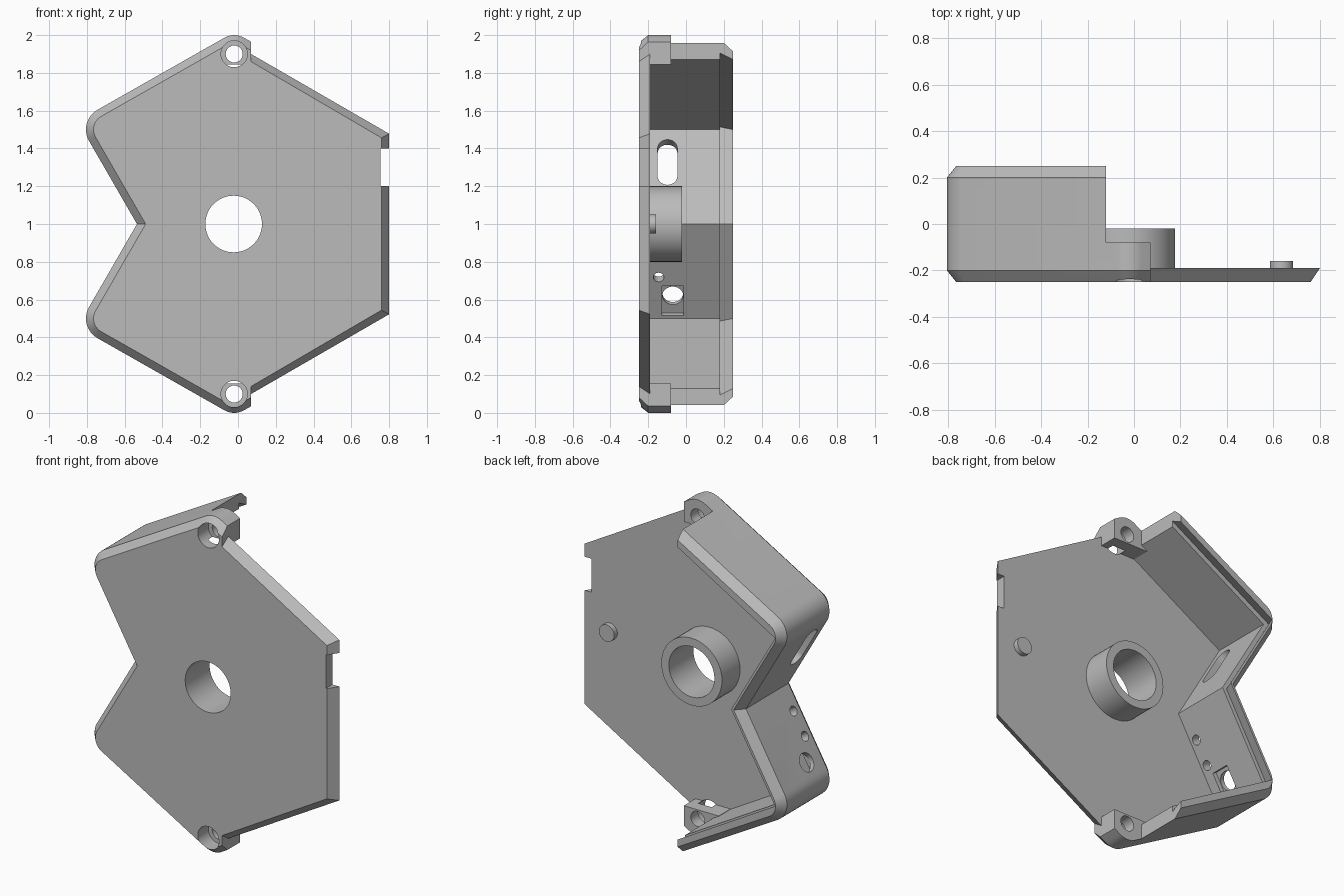
import bpy, bmesh
from math import cos, sin, radians, pi
from mathutils import Vector

cube = bpy.data.objects.get("Cube")
if cube:
    bpy.data.objects.remove(cube, do_unlink=True)

grey = bpy.data.materials.new("matte_grey")
grey.use_nodes = True
tone = (0.5, 0.5, 0.5, 1)
grey.diffuse_color = tone
grey.node_tree.nodes["Principled BSDF"].inputs["Base Color"].default_value = tone

S30, C30 = 0.5, cos(radians(30))
TAN = S30 / C30


def loft(name, rings):
    """Closed solid through rings of equal point count."""
    bm = bmesh.new()
    vs = [[bm.verts.new(p) for p in r] for r in rings]
    n = len(vs[0])
    for a, b in zip(vs, vs[1:]):
        for i in range(n):
            j = (i + 1) % n
            bm.faces.new((a[i], a[j], b[j], b[i]))
    bm.faces.new(vs[0])
    bm.faces.new(vs[-1][::-1])
    bmesh.ops.recalc_face_normals(bm, faces=bm.faces)
    me = bpy.data.meshes.new(name)
    bm.to_mesh(me)
    bm.free()
    me.materials.append(grey)
    ob = bpy.data.objects.new(name, me)
    bpy.context.collection.objects.link(ob)
    return ob


def at(y, pts):
    return [(x, y, z) for x, z in pts]


def mirrored(half):
    """Complete an upper outline with its reflection about z = 1."""
    return half + [(x, 2 - z) for x, z in reversed(half) if abs(z - 1) > 1e-5]


def circle(r, n=48):
    return [(r * cos(2 * pi * i / n), r * sin(2 * pi * i / n)) for i in range(n)]


def rod(name, x, z, r, y0, y1):
    pts = [(x + a, z + b) for a, b in circle(r)]
    return loft(name, [at(y0, pts), at(y1, pts)])


def box(name, x0, x1, y0, y1, z0, z1):
    pts = [(x0, z0), (x1, z0), (x1, z1), (x0, z1)]
    return loft(name, [at(y0, pts), at(y1, pts)])


def combine(target, tool, op):
    mod = target.modifiers.new(op.title(), "BOOLEAN")
    mod.operation, mod.solver, mod.object = op, "EXACT", tool
    bpy.context.view_layer.objects.active = target
    bpy.ops.object.modifier_apply(modifier=mod.name)
    bpy.data.objects.remove(tool, do_unlink=True)


def cut(target, tool):
    combine(target, tool, "DIFFERENCE")


# Outer shell outline, shrunk by d
def outer(d):
    r = 0.105 - d
    half = [(0.07, 1.895 + (r - 0.045) / C30)]
    for i in range(9):
        a = radians(60 + 60 * i / 8)
        half.append((-0.02 + r * cos(a), 1.895 + r * sin(a)))
    r = 0.12 - d
    for i in range(11):
        a = radians(120 + 90 * i / 10)
        half.append((-0.685 + r * cos(a), 1.5 + r * sin(a)))
    half.append((-0.535 + d / C30, 1))
    return mirrored(half)


# Inner outline: roof wall thickness d1, notch wall thickness d2
def inner(d1, d2):
    roof = 2.034 - d1 / C30
    tip = -0.535 + d2 / C30
    x = (1 + tip / TAN - roof) / (TAN + 1 / TAN)
    return mirrored([(0.3, roof + 0.3 * TAN), (x, roof + x * TAN), (tip, 1)])


case = loft("case_shell", [at(-0.25, outer(0.04)), at(-0.2, outer(0)),
                           at(0.2, outer(0)), at(0.25, outer(0.04))])

# Hollow interior with a dovetail groove at the back, leaving screw bosses
cavity = loft("cavity", [at(-0.19, inner(0.082, 0.054)), at(0.18, inner(0.082, 0.054)),
                         at(0.18, inner(0.052, 0.03)), at(0.25, inner(0.082, 0.054)),
                         at(0.3, inner(0.082, 0.054))])
for z0, z1 in ((1.845, 2.3), (-0.3, 0.155)):
    cut(cavity, box("boss_space", -0.16, 0.4, -0.3, -0.08, z0, z1))
cut(case, cavity)
cut(case, box("open_side", -0.12, 0.4, -0.08, 0.4, -0.3, 2.3))

# Bevelled plate on the open side
plate = loft("plate", [at(-0.25, mirrored([(0, 1.9), (0.76, 1.456)])),
                       at(-0.19, mirrored([(0, 1.94), (0.8, 1.478)]))])
cut(plate, box("edge_notch", 0.755, 0.9, -0.3, 0, 1.2, 1.4))
combine(case, plate, "UNION")

# Central collar and bore
combine(case, rod("collar", -0.023, 1, 0.2, -0.22, -0.02), "UNION")
cut(case, rod("bore", -0.023, 1, 0.15, -0.4, 0.1))

# Counterbored screw holes
for z in (1.9, 0.1):
    cut(case, rod("screw_hole", -0.02, z, 0.045, -0.4, 0.1))
    cut(case, rod("screw_recess", -0.02, z, 0.07, -0.4, -0.15))


# Cutter through a notch wall, profile given along the wall and along y
def wall_cutter(name, profile, y, z, d0, d1):
    side = 1 if z > 1 else -1
    origin = Vector((-0.535 - abs(z - 1) * TAN, y, z))
    along = Vector((-S30, 0, side * C30))
    inward = Vector((C30, 0, side * S30))
    return loft(name, [[origin + along * u + Vector((0, v, 0)) + inward * d
                        for u, v in profile] for d in (d0, d1)])


slot = [(u + (0.086 if u > 0 else -0.086), v) for u, v in circle(0.052, 46)]
cut(case, wall_cutter("cable_slot", slot, -0.098, 1.3, -0.1, 0.15))
for z in (0.875, 0.745):
    cut(case, wall_cutter("small_hole", circle(0.028, 24), -0.145, z, -0.1, 0.12))
cut(case, wall_cutter("socket_hole", circle(0.055, 32), -0.07, 0.635, -0.1, 0.12))
square = [(-0.09, -0.058), (0.09, -0.058), (0.09, 0.058), (-0.09, 0.058)]
cut(case, wall_cutter("socket_recess", square, -0.07, 0.62, 0.028, 0.09))

# Locating pin
pin = rod("locating_pin", 0.635, 1, 0.05, -0.2, -0.16)

for ob in (case, pin):
    bpy.ops.object.select_all(action="DESELECT")
    ob.select_set(True)
    bpy.context.view_layer.objects.active = ob
    bpy.ops.object.shade_smooth_by_angle(angle=radians(25))
